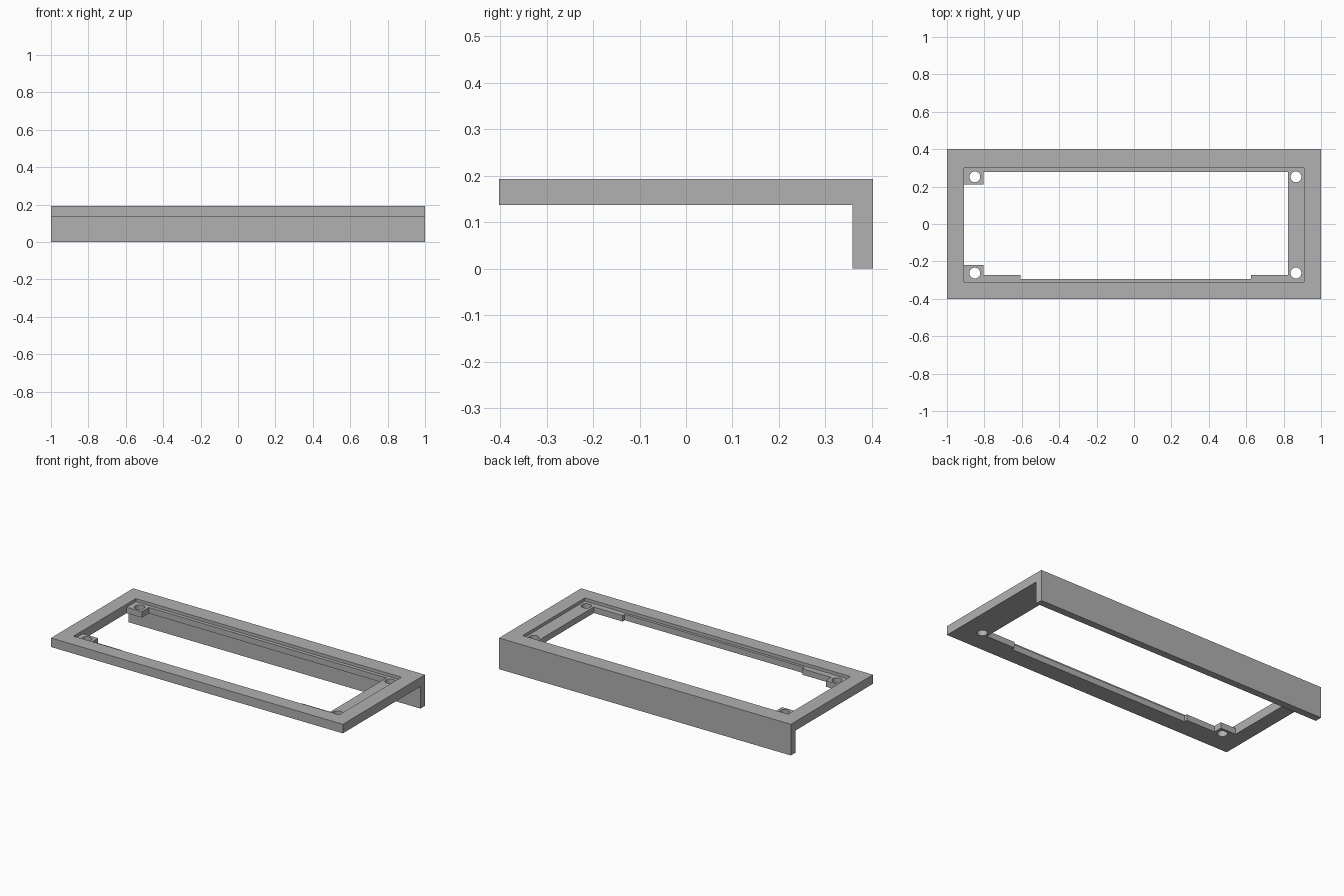
import bpy
import bmesh
from math import cos, sin, tau
from mathutils import Vector

default = bpy.data.objects.get("Cube")
if default:
    bpy.data.objects.remove(default)

gray = bpy.data.materials.new("plain_gray")
gray.use_nodes = True
gray.diffuse_color = (0.44, 0.44, 0.44, 1)
gray.node_tree.nodes["Principled BSDF"].inputs["Base Color"].default_value = (0.44, 0.44, 0.44, 1)


def prism(name, points, offset):
    """Solid made by sweeping a closed outline of 3D points along offset."""
    bm = bmesh.new()
    face = bm.faces.new([bm.verts.new(p) for p in points])
    swept = bmesh.ops.extrude_face_region(bm, geom=[face])["geom"]
    verts = [v for v in swept if isinstance(v, bmesh.types.BMVert)]
    bmesh.ops.translate(bm, verts=verts, vec=Vector(offset))
    bmesh.ops.recalc_face_normals(bm, faces=bm.faces)
    mesh = bpy.data.meshes.new(name)
    bm.to_mesh(mesh)
    bm.free()
    mesh.materials.append(gray)
    obj = bpy.data.objects.new(name, mesh)
    bpy.context.collection.objects.link(obj)
    return obj


def cutter(name, outline, bottom):
    obj = prism(name, [(x, y, bottom) for x, y in outline], (0, 0, 0.3 - bottom))
    obj.hide_render = True
    return obj


TOP, LEDGE, UNDER = 0.193, 0.174, 0.137
BACK, APRON = 0.402, 0.358
LEFT, RIGHT, FRONT, REAR = -0.91, 0.91, -0.31, 0.30

# Frame with its rear apron, as one L-shaped section
section = [(-BACK, UNDER), (APRON, UNDER), (APRON, 0), (BACK, 0), (BACK, TOP), (-BACK, TOP)]
frame = prism("frame", [(-1, y, z) for y, z in section], (2, 0, 0))

# Shallow panel recess and the opening that leaves ledges and corner tabs
recess = [(LEFT, FRONT), (RIGHT, FRONT), (RIGHT, REAR), (LEFT, REAR)]
opening = [(LEFT, -0.219), (-0.805, -0.219), (-0.805, -0.273), (-0.607, -0.273),
           (-0.607, -0.294), (0.626, -0.294), (0.626, -0.273), (0.823, -0.273),
           (0.823, 0.278), (-0.805, 0.278), (-0.805, 0.21), (LEFT, 0.21)]
cutters = [cutter("recess_cutter", recess, LEDGE), cutter("opening_cutter", opening, 0.05)]

# Screw holes
for cx in (-0.851, 0.866):
    for cy in (-0.262, 0.252):
        ring = [(cx + 0.029 * cos(tau * i / 32), cy + 0.029 * sin(tau * i / 32)) for i in range(32)]
        cutters.append(cutter("hole_cutter", ring, 0.05))

for c in cutters:
    mod = frame.modifiers.new(c.name, "BOOLEAN")
    mod.operation = "DIFFERENCE"
    mod.solver = "EXACT"
    mod.object = c

# Bake the cuts and drop the helpers
graph = bpy.context.evaluated_depsgraph_get()
frame_mesh = bpy.data.meshes.new_from_object(frame.evaluated_get(graph))
frame.modifiers.clear()
frame.data = frame_mesh
for c in cutters:
    bpy.data.objects.remove(c)

# Smooth hole walls, crisp edges
bpy.ops.object.select_all(action="DESELECT")
frame.select_set(True)
bpy.context.view_layer.objects.active = frame
bpy.ops.object.shade_smooth_by_angle(angle=0.5)
